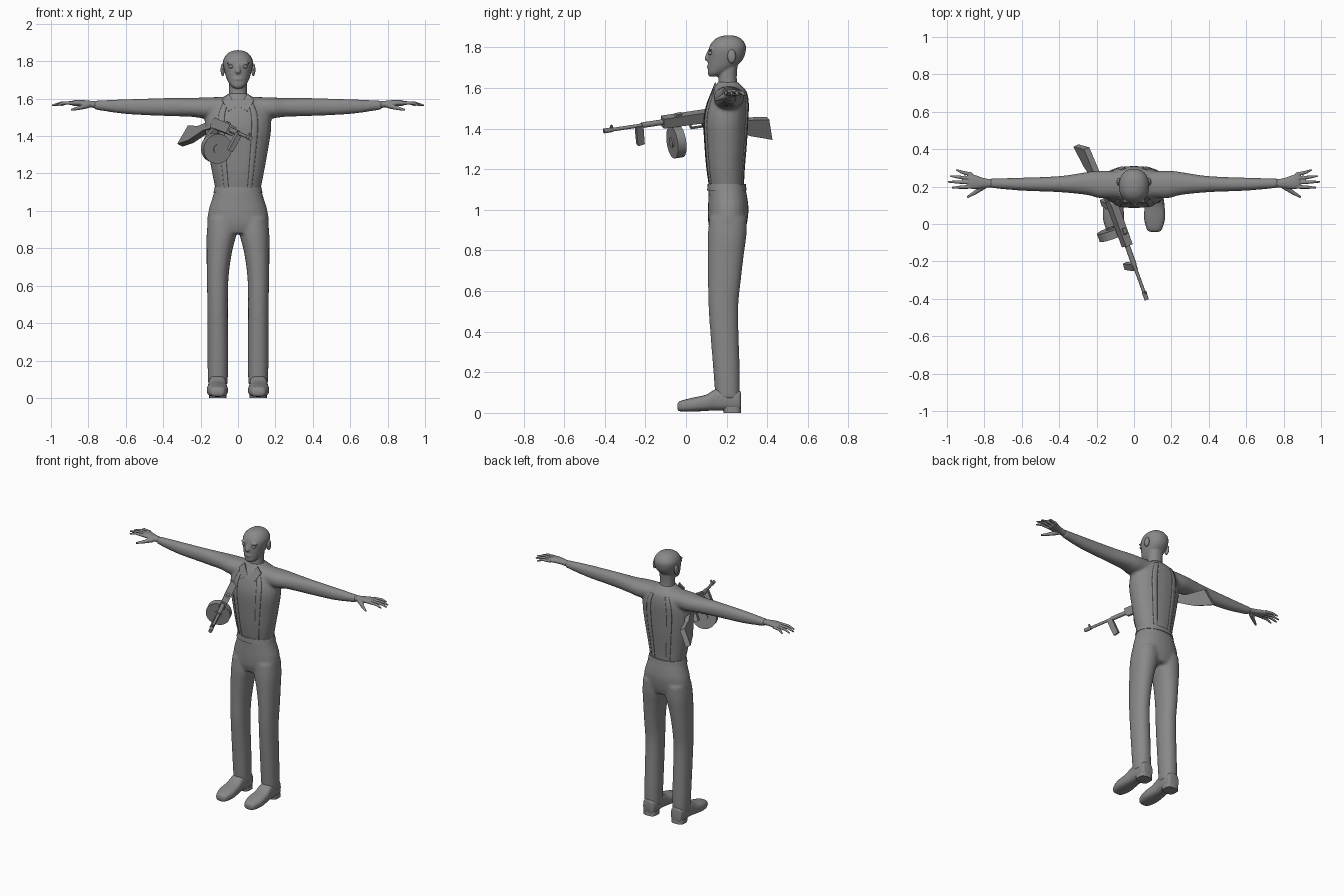
import bpy, bmesh, math
from mathutils import Vector, Matrix

cube = bpy.data.objects.get("Cube")
if cube:
    bpy.data.objects.remove(cube)

grey = bpy.data.materials.new("plain grey")
grey.use_nodes = True
grey.diffuse_color = (0.25, 0.25, 0.25, 1)
grey.node_tree.nodes["Principled BSDF"].inputs["Base Color"].default_value = grey.diffuse_color
ORDER = {"x": (2, 0, 1), "y": (0, 2, 1), "z": (0, 1, 2)}


def finish(name, bm, smooth=True, voxel=0, blur=6):
    """Turn a bmesh into a named object, optionally fused into one skin."""
    bmesh.ops.recalc_face_normals(bm, faces=bm.faces)
    for f in bm.faces:
        f.smooth = smooth or voxel > 0
    me = bpy.data.meshes.new(name)
    bm.to_mesh(me)
    bm.free()
    me.materials.append(grey)
    ob = bpy.data.objects.new(name, me)
    bpy.context.collection.objects.link(ob)
    if voxel:
        rm = ob.modifiers.new("fuse", "REMESH")
        rm.mode, rm.voxel_size, rm.use_smooth_shade = "VOXEL", voxel, True
        sm = ob.modifiers.new("soften", "SMOOTH")
        sm.iterations = blur
    elif smooth:
        bpy.ops.object.select_all(action="DESELECT")
        ob.select_set(True)
        bpy.context.view_layer.objects.active = ob
        bpy.ops.object.shade_smooth_by_angle(angle=math.radians(40))
    return ob


def blend(rows, steps=4):
    """Catmull-Rom interpolation between cross-section rows."""
    out = []
    for i in range(len(rows) - 1):
        a, b, c, d = (rows[min(max(i + k, 0), len(rows) - 1)] for k in (-1, 0, 1, 2))
        for s in range(steps):
            t = s / steps
            out.append([q + t / 2 * (r - p + t * (2*p - 5*q + 4*r - w + t * (3*q - p - 3*r + w)))
                        for p, q, r, w in zip(a, b, c, d)])
    return out + [list(rows[-1])]


def section(row, angle, axis, power, grow=0):
    """Point on a cross-section (position, low/high of each other axis)."""
    p, a0, a1, b0, b1 = row
    c, s = math.cos(angle), math.sin(angle)
    u = (a0 + a1) / 2 + ((a1 - a0) / 2 + grow) * math.copysign(abs(c) ** (2 / power), c)
    v = (b0 + b1) / 2 + ((b1 - b0) / 2 + grow) * math.copysign(abs(s) ** (2 / power), s)
    return Vector([(u, v, p)[k] for k in ORDER[axis]])


def loft(bm, rows, axis="z", power=2.2, side=1, n=24, steps=4):
    rings = []
    for row in blend(rows, steps):
        pts = [section(row, math.tau * k / n, axis, power) for k in range(n)]
        rings.append([bm.verts.new((q.x * side, q.y, q.z)) for q in pts])
    for r, t in zip(rings, rings[1:]):
        for k in range(n):
            bm.faces.new((r[k], r[(k + 1) % n], t[(k + 1) % n], t[k]))
    bm.faces.new(rings[0])
    bm.faces.new(rings[-1])


def rod(bm, a, b, r1, r2, n=10):
    a, b = Vector(a), Vector(b)
    rot = (b - a).to_track_quat("Z", "Y").to_matrix().to_4x4()
    bmesh.ops.create_cone(bm, cap_ends=True, segments=n, radius1=r1, radius2=r2,
                          depth=(b - a).length, matrix=Matrix.Translation((a + b) / 2) @ rot)


def ball(bm, at, size):
    bmesh.ops.create_uvsphere(bm, u_segments=16, v_segments=10, radius=1,
                              matrix=Matrix.Translation(at) @ Matrix.Diagonal((*size, 1)))


# Shirt: torso and sleeves fused into one skin
torso = [(1.1, -.118, .118, .115, .285), (1.2, -.138, .138, .1, .29), (1.32, -.16, .16, .09, .3),
         (1.44, -.178, .178, .085, .307), (1.52, -.17, .17, .1, .31), (1.58, -.13, .13, .125, .3),
         (1.61, -.075, .075, .145, .275), (1.63, -.05, .05, .155, .255)]
sleeve = [(.05, .14, .28, 1.5, 1.61), (.18, .138, .285, 1.495, 1.607), (.25, .155, .278, 1.503, 1.604),
          (.4, .17, .256, 1.508, 1.603), (.6, .178, .248, 1.518, 1.597), (.77, .193, .243, 1.542, 1.59)]
bm = bmesh.new()
loft(bm, torso)
for s in (1, -1):
    loft(bm, sleeve, "x", side=s)
finish("shirt", bm, voxel=.009)

# Braces and front placket lying on the shirt
bands = {"front_brace_left": -62, "front_brace_right": -118, "back_brace_left": 66, "back_brace_right": 114}
for name, angle in bands.items():
    bm = bmesh.new()
    edges = []
    for row in blend(torso[:6]):
        edges.append([bm.verts.new(section(row, math.radians(angle + k), "z", 2.2, .003))
                      for k in (-6, -2, 2, 6)])
    for r, t in zip(edges, edges[1:]):
        for k in range(3):
            bm.faces.new((r[k], r[k + 1], t[k + 1], t[k]))
    strap = finish(name, bm)
    strap.modifiers.new("thickness", "SOLIDIFY").thickness = .006

# Collar flaps
bm = bmesh.new()
for s in (1, -1):
    flap = [(.006, .122, 1.555), (.05, .112, 1.53), (.085, .14, 1.59), (.05, .15, 1.625)]
    vs = [bm.verts.new((s * x, y, z)) for x, y, z in flap]
    bm.faces.new(vs)
collar = finish("collar", bm, smooth=False)
collar.modifiers.new("thickness", "SOLIDIFY").thickness = .008

# Trousers: hips and legs fused
hips = [(.88, -.15, .15, .125, .285), (.93, -.164, .164, .11, .3), (1, -.158, .158, .108, .308),
        (1.06, -.14, .14, .11, .302), (1.12, -.122, .122, .112, .29)]
leg = [(.07, .055, .16, .145, .265), (.2, .053, .163, .135, .265), (.5, .054, .164, .112, .257),
       (.65, .05, .167, .108, .27), (.78, .032, .168, .107, .285), (.87, .01, .168, .107, .297),
       (.96, .004, .16, .115, .3)]
bm = bmesh.new()
loft(bm, hips)
for s in (1, -1):
    loft(bm, leg, side=s)
finish("trousers", bm, voxel=.009)

bm = bmesh.new()
loft(bm, [(1.095, -.132, .132, .104, .299), (1.128, -.124, .124, .107, .294)], n=32, steps=1)
finish("waistband", bm)

# Shoes with heels
shoe = [(-.042, .09, .13, .02, .042), (-.03, .07, .148, .008, .058), (.03, .054, .166, .006, .074),
        (.1, .058, .163, .01, .09), (.15, .062, .157, .012, .118), (.22, .06, .155, .01, .118),
        (.262, .068, .148, .008, .11), (.27, .08, .135, .012, .1)]
heel = [(0, .062, .154, .185, .272), (.03, .062, .154, .18, .27)]
for name, s in (("left_shoe", 1), ("right_shoe", -1)):
    bm = bmesh.new()
    loft(bm, shoe, "y", power=2.8, side=s)
    loft(bm, heel, power=3, side=s, steps=1)
    finish(name, bm)

# Head, neck, nose and brows fused
skull = [(1.655, -.018, .018, .116, .15), (1.67, -.04, .04, .108, .19), (1.7, -.058, .058, .108, .24),
         (1.74, -.071, .071, .108, .28), (1.78, -.08, .08, .11, .294), (1.81, -.078, .078, .118, .294),
         (1.838, -.06, .06, .14, .276), (1.854, -.034, .034, .17, .25), (1.859, -.01, .01, .2, .22)]
neck = [(1.58, -.06, .06, .15, .265), (1.62, -.05, .05, .158, .253), (1.66, -.048, .048, .16, .25),
        (1.72, -.05, .05, .165, .255)]
bm = bmesh.new()
loft(bm, skull)
loft(bm, neck)
rod(bm, (0, .115, 1.785), (0, .106, 1.745), .007, .016)
ball(bm, (0, .104, 1.744), (.014, .013, .011))
ball(bm, (0, .115, 1.705), (.027, .012, .012))
for s in (1, -1):
    ball(bm, (s * .036, .122, 1.79), (.026, .011, .008))
finish("head", bm, voxel=.005, blur=4)

for name, s in (("left", 1), ("right", -1)):
    bm = bmesh.new()
    ball(bm, (s * .038, .121, 1.771), (.014, .012, .009))
    finish(name + "_eye", bm)
    bm = bmesh.new()
    ball(bm, (s * .082, .225, 1.755), (.011, .021, .034))
    finish(name + "_ear", bm)

# Hands: palm plus five tapering fingers
palm = [(.75, .197, .238, 1.547, 1.585), (.8, .193, .245, 1.555, 1.59), (.85, .187, .262, 1.56, 1.594),
        (.885, .19, .272, 1.562, 1.59)]
fingers = [(.264, .95, .29), (.244, .984, .257), (.222, .996, .226), (.199, .975, .194)]
for name, s in (("left_hand", 1), ("right_hand", -1)):
    bm = bmesh.new()
    loft(bm, palm, "x", side=s)
    for y, tip_x, tip_y in fingers:
        knuckle = (s * (.88 + tip_x) / 2 + s * .005, (y + tip_y) / 2, 1.577)
        rod(bm, (s * .865, y, 1.577), knuckle, .011, .009)
        rod(bm, knuckle, (s * tip_x, tip_y, 1.563), .009, .005)
    rod(bm, (s * .8, .203, 1.565), (s * .85, .168, 1.55), .016, .011)
    rod(bm, (s * .85, .168, 1.55), (s * .892, .143, 1.54), .011, .006)
    finish(name, bm, voxel=.0035, blur=3)

# Gun frame: "back" runs from muzzle to butt, "up" is rolled to one side
back = Vector((-.36, 1, .15)).normalized()
up = Vector((.45, 0, .88))
up = (up - back * up.dot(back)).normalized()
across = up.cross(back)
muzzle = Vector((.068, -.405, 1.388))


def gun_at(t, h, w=0):
    return muzzle + back * t + up * h + across * w


def plate(name, outline, width):
    bm = bmesh.new()
    rims = [[bm.verts.new(gun_at(t, h, w)) for t, h in outline] for w in (-width / 2, width / 2)]
    for rim in rims:
        bm.faces.new(rim)
    for k in range(len(outline)):
        j = (k + 1) % len(outline)
        bm.faces.new((rims[0][k], rims[0][j], rims[1][j], rims[1][k]))
    finish(name, bm, smooth=False)


def tube(name, start, end, radius, n=16):
    bm = bmesh.new()
    rod(bm, gun_at(*start), gun_at(*end), radius, radius, n)
    finish(name, bm)


tube("gun_barrel", (0, 0), (.34, 0), .009)
tube("gun_muzzle", (0, 0), (.045, 0), .012)
tube("gun_jacket", (.2, 0), (.34, 0), .014)
plate("gun_front_sight", [(.03, 0), (.05, 0), (.045, .026), (.036, .026)], .008)
plate("gun_receiver", [(.31, -.026), (.56, -.03), (.58, .01), (.55, .026), (.31, .026)], .042)
plate("gun_rear_sight", [(.37, .02), (.41, .02), (.41, .036), (.38, .034)], .02)
plate("gun_foregrip", [(.17, 0), (.205, 0), (.21, -.05), (.215, -.1), (.18, -.106), (.173, -.05)], .026)
tube("gun_drum", (.365, -.12), (.41, -.12), .08, 32)
tube("gun_drum_cap", (.358, -.12), (.417, -.12), .025)
plate("gun_grip", [(.51, -.02), (.55, -.02), (.58, -.1), (.545, -.105)], .028)
plate("gun_trigger_guard", [(.45, -.025), (.46, -.06), (.52, -.06), (.52, -.052), (.467, -.052), (.458, -.025)], .012)
plate("gun_stock", [(.54, .015), (.6, .005), (.74, -.05), (.87, -.066), (.89, -.18), (.77, -.14),
                    (.64, -.06), (.54, -.03)], .034)
